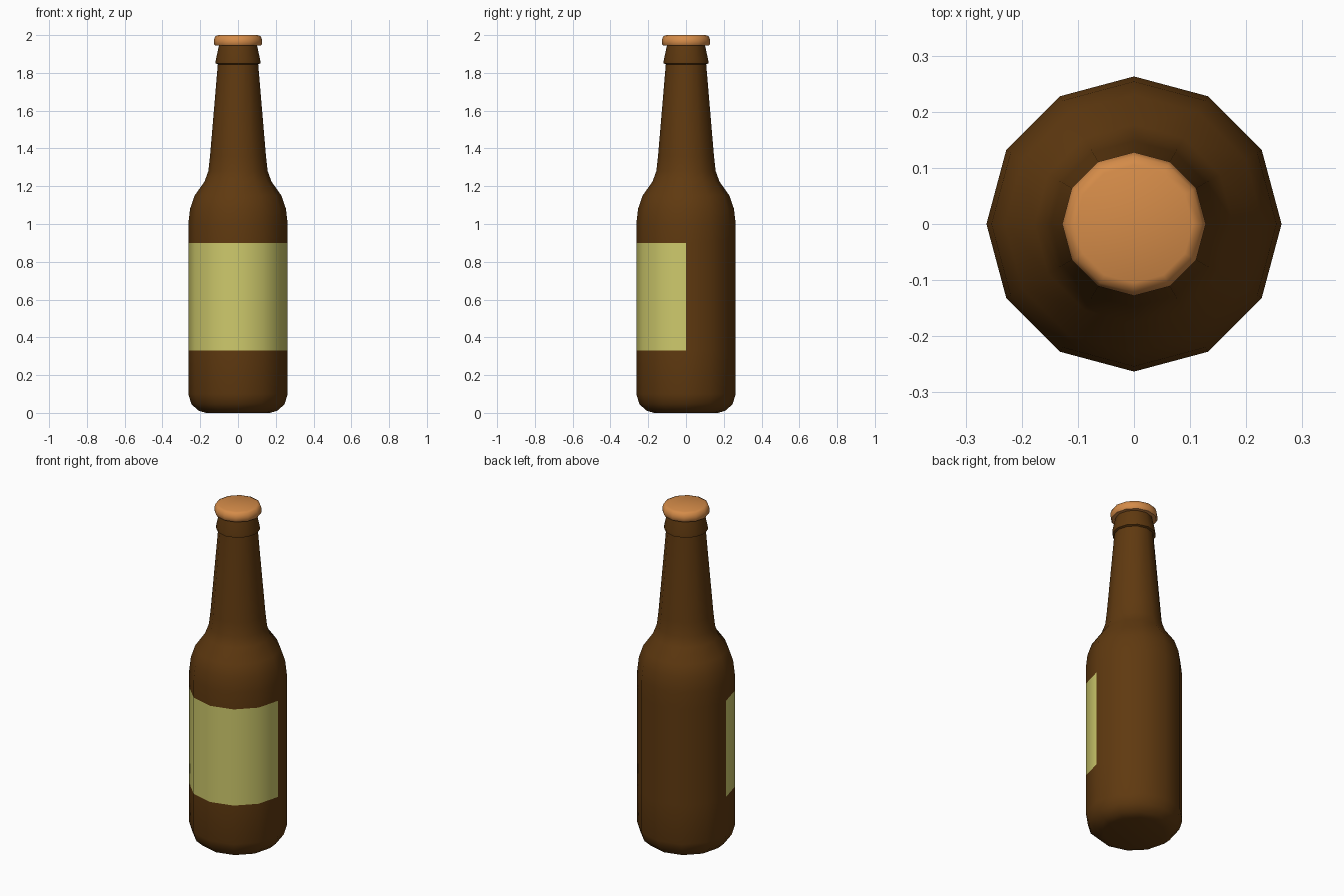
import bpy, bmesh, math

if "Cube" in bpy.data.objects:
    bpy.data.objects.remove(bpy.data.objects["Cube"])

SIDES = 12


def material(name, rgb):
    m = bpy.data.materials.new(name)
    m.diffuse_color = (*rgb, 1)
    m.use_nodes = True
    m.node_tree.nodes["Principled BSDF"].inputs["Base Color"].default_value = m.diffuse_color
    return m


brown = material("brown glass", (0.115, 0.041, 0.005))
paper = material("yellow paper", (0.62, 0.59, 0.15))
copper = material("copper cap", (0.66, 0.26, 0.066))


def lathe(name, profile, mats):
    """Spin (radius, z) points into a closed 12-sided solid."""
    bm = bmesh.new()
    rings = []
    for r, z in profile:
        angles = [2 * math.pi * i / SIDES for i in range(SIDES)]
        rings.append([bm.verts.new((r * math.cos(a), r * math.sin(a), z)) for a in angles])
    for lo, hi in zip(rings, rings[1:]):
        for i in range(SIDES):
            j = (i + 1) % SIDES
            bm.faces.new((lo[i], lo[j], hi[j], hi[i]))
    bm.faces.new(rings[0][::-1])
    bm.faces.new(rings[-1])
    mesh = bpy.data.meshes.new(name)
    bm.to_mesh(mesh)
    bm.free()
    for m in mats:
        mesh.materials.append(m)
    obj = bpy.data.objects.new(name, mesh)
    bpy.context.collection.objects.link(obj)
    bpy.ops.object.select_all(action='DESELECT')
    obj.select_set(True)
    bpy.context.view_layer.objects.active = obj
    bpy.ops.object.shade_smooth_by_angle(angle=math.radians(50))
    return obj


# Bottle: rounded base, straight body, shoulder, tapered neck, collar
bottle = lathe("bottle", [
    (0.17, 0), (0.21, 0.012), (0.247, 0.047), (0.263, 0.10),
    (0.263, 0.33), (0.263, 0.90), (0.263, 1.0),
    (0.254, 1.08), (0.23, 1.15), (0.177, 1.225), (0.157, 1.28), (0.148, 1.36),
    (0.107, 1.845), (0.118, 1.85), (0.118, 1.865), (0.10, 1.95),
], [brown, paper])

# Label: front half of the body band
for f in bottle.data.polygons:
    if 0.33 < f.center.z < 0.90 and f.center.y < 0:
        f.material_index = 1

# Crown cap with a rounded top edge
lathe("cap", [
    (0.122, 1.945), (0.128, 1.955), (0.128, 1.972), (0.121, 1.993), (0.105, 2.0),
], [copper])
